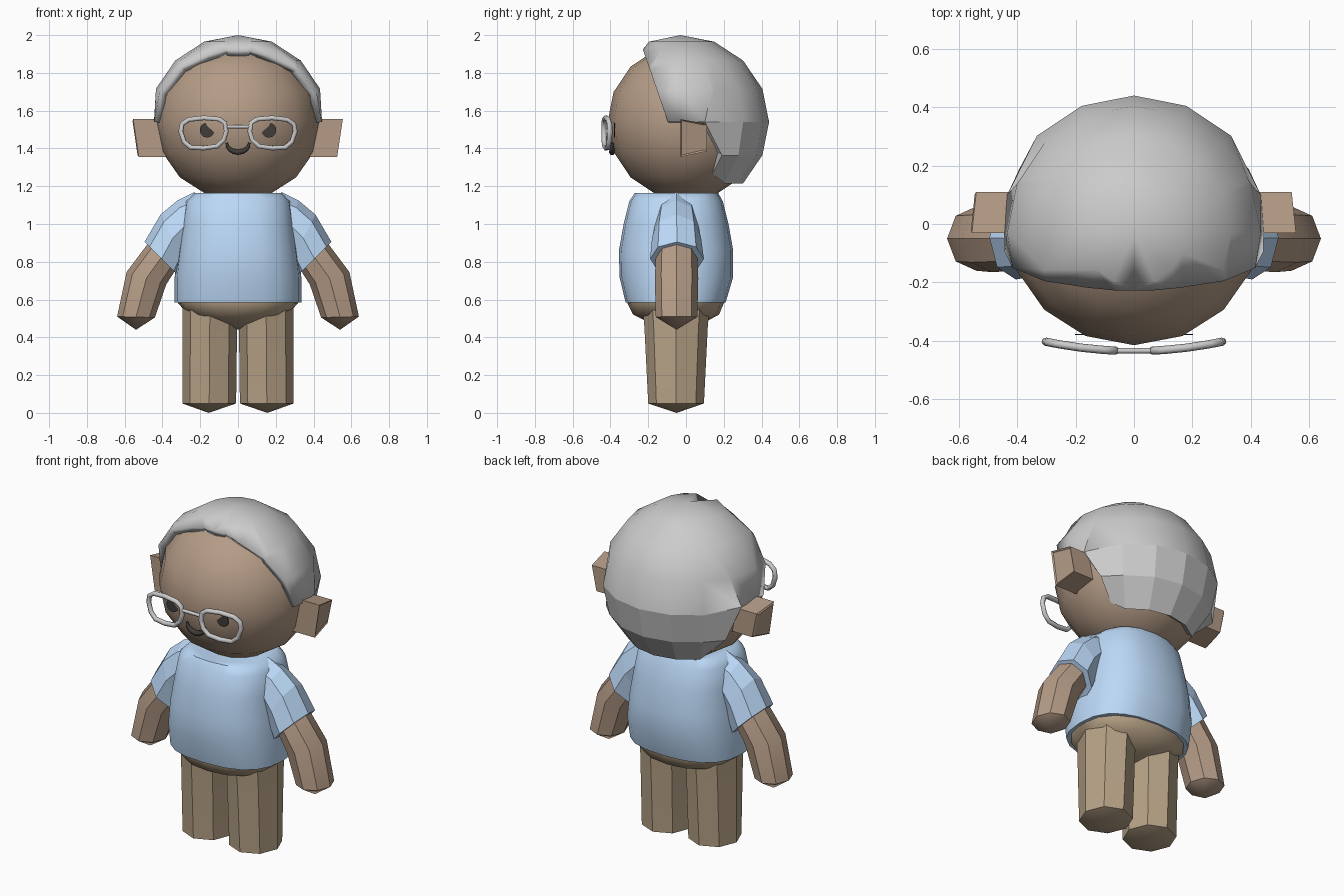
import bpy, bmesh
from math import sin, cos, pi, radians
from mathutils import Vector

if "Cube" in bpy.data.objects:
    bpy.data.objects.remove(bpy.data.objects["Cube"])


def material(name, rgb):
    m = bpy.data.materials.new(name)
    m.diffuse_color = (*rgb, 1)
    m.use_nodes = True
    m.node_tree.nodes["Principled BSDF"].inputs["Base Color"].default_value = m.diffuse_color
    return m


SKIN = material("skin", (0.46, 0.33, 0.24))
SHIRT = material("shirt_blue", (0.50, 0.69, 0.93))
TAN = material("trouser_tan", (0.47, 0.36, 0.24))
DARK = material("dark", (0.05, 0.045, 0.04))


def finish(name, bm, mat=None, angle=None):
    bmesh.ops.recalc_face_normals(bm, faces=bm.faces)
    me = bpy.data.meshes.new(name)
    bm.to_mesh(me)
    bm.free()
    ob = bpy.data.objects.new(name, me)
    bpy.context.collection.objects.link(ob)
    if mat:
        me.materials.append(mat)
    if angle:
        bpy.ops.object.select_all(action='DESELECT')
        ob.select_set(True)
        bpy.context.view_layer.objects.active = ob
        bpy.ops.object.shade_smooth_by_angle(angle=radians(angle))
    return ob


def loft(name, rings, n, mat, tip=None, side=1, power=2.0, angle=None):
    """Rings are (x_in, z_in, x_out, z_out, y_front, y_back)."""
    bm = bmesh.new()
    loops = []
    for xi, zi, xo, zo, yf, yb in rings:
        loop = []
        for k in range(n):
            a = 2 * pi * k / n
            c, s = cos(a), sin(a)
            c = abs(c) ** (2 / power) * (1 if c > 0 else -1)
            s = abs(s) ** (2 / power) * (1 if s > 0 else -1)
            loop.append(bm.verts.new((side * ((xi + xo) / 2 + c * (xo - xi) / 2),
                                      (yf + yb) / 2 + s * (yb - yf) / 2,
                                      (zi + zo) / 2 + c * (zo - zi) / 2)))
        loops.append(loop)
    for a, b in zip(loops, loops[1:]):
        for k in range(n):
            bm.faces.new((a[k], a[k - 1], b[k - 1], b[k]))
    bm.faces.new(loops[0])
    if tip:
        t = bm.verts.new((side * tip[0], tip[1], tip[2]))
        for k in range(n):
            bm.faces.new((loops[-1][k], loops[-1][k - 1], t))
    else:
        bm.faces.new(loops[-1])
    return finish(name, bm, mat, angle)


def level(z, r, yf, yb):
    return (-r, z, r, z, yf, yb)


def tube(name, pts, radius, cyclic=False, mat=None, radii=None):
    cu = bpy.data.curves.new(name, 'CURVE')
    cu.dimensions = '3D'
    cu.bevel_depth = radius
    cu.bevel_resolution = 1
    cu.use_fill_caps = True
    sp = cu.splines.new('POLY')
    sp.points.add(len(pts) - 1)
    for i, p in enumerate(pts):
        sp.points[i].co = (*p, 1)
        sp.points[i].radius = radii[i] if radii else 1
    sp.use_cyclic_u = cyclic
    sp.use_smooth = True
    ob = bpy.data.objects.new(name, cu)
    bpy.context.collection.objects.link(ob)
    if mat:
        cu.materials.append(mat)
    return ob


def ball(rx, ry, rz, xmax=1, y=0):
    bm = bmesh.new()
    bmesh.ops.create_uvsphere(bm, u_segments=16, v_segments=8, radius=1)
    for v in bm.verts:
        x = max(-xmax, min(xmax, v.co.x * rx))
        v.co = Vector((x, v.co.y * ry + y, v.co.z * rz + 1.54))
    return bm


# Head
finish("head", ball(0.435, 0.415, 0.415), SKIN, 40)

# Hair: larger ball cut along the hairline, around the ears and at the nape
bm = ball(0.47, 0.47, 0.46, 0.445, -0.03)
line_co, line_no = Vector((0, -0.195, 1.95)), Vector((0, -0.37, -0.115)).normalized()
for co, no, clear in ((line_co, line_no, True), ((0, 0.15, 1.4), (0, -1, 0), False)):
    bmesh.ops.bisect_plane(bm, geom=bm.verts[:] + bm.edges[:] + bm.faces[:],
                           plane_co=co, plane_no=no, clear_outer=clear)
gone = []
for f in bm.faces:
    c = f.calc_center_median()
    if c.z < 1.2 or (c.z < 1.54 and c.y < 0.15):
        gone.append(f)
bmesh.ops.delete(bm, geom=gone, context='FACES')
for v in bm.verts:
    if abs((v.co - line_co).dot(line_no)) < 1e-4:      # hairline hugs the brow
        v.co.z = 1.54 + (v.co.z - 1.54) * 0.90
        v.co.y -= 0.028
    elif abs(v.co.y - 0.15) < 0.005 and v.co.z < 1.55:  # edge behind the ears
        if v.co.z > 1.5:
            v.co.y = 0.10
        elif v.co.z > 1.3:
            v.co.y = 0.19
        else:
            v.co.y, v.co.z = 0.14, 1.265
            v.co.x *= 1.03
# Turn the open edge inwards to give the hair thickness, with an inner skin
hair = finish("hair", bm, None, 50)
for p in hair.data.polygons:            # faceted lower bands
    if p.center.z < 1.53:
        p.use_smooth = False
mod = hair.modifiers.new("thickness", 'SOLIDIFY')
mod.thickness = 0.04
mod.offset = -1
mod.edge_crease_rim = 1

# Shirt body
loft("shirt", [level(1.165, 0.235, -0.27, 0.17), level(1.12, 0.28, -0.30, 0.195),
               level(1.0, 0.298, -0.33, 0.225), level(0.86, 0.318, -0.355, 0.25),
               level(0.72, 0.335, -0.352, 0.25), level(0.585, 0.335, -0.32, 0.21)],
     20, SHIRT, power=2.5, angle=50)

# Hips
loft("hips", [level(0.62, 0.32, -0.31, 0.20), level(0.58, 0.318, -0.31, 0.20),
              level(0.52, 0.26, -0.28, 0.175), level(0.475, 0.135, -0.19, 0.09)],
     16, TAN, tip=(0, -0.05, 0.44), power=2.3, angle=40)

for side, label in ((1, "left"), (-1, "right")):
    # Leg with shallow domed sole
    loft(label + "_leg", [(0.0, 0.57, 0.295, 0.57, -0.23, 0.125),
                          (0.005, 0.45, 0.295, 0.45, -0.22, 0.115),
                          (0.01, 0.05, 0.295, 0.05, -0.2, 0.095)],
         8, TAN, tip=(0.155, -0.05, 0.0), side=side, angle=32)
    # Sleeve
    loft(label + "_sleeve", [(0.18, 0.88, 0.23, 1.17, -0.16, 0.06),
                             (0.24, 0.86, 0.32, 1.125, -0.165, 0.065),
                             (0.28, 0.80, 0.41, 1.05, -0.18, 0.08),
                             (0.315, 0.725, 0.495, 0.905, -0.19, 0.095)],
         8, SHIRT, side=side)
    # Arm with domed hand end
    loft(label + "_arm", [(0.29, 0.87, 0.41, 1.01, -0.15, 0.05),
                          (0.335, 0.75, 0.485, 0.885, -0.16, 0.06),
                          (0.38, 0.68, 0.59, 0.745, -0.165, 0.065),
                          (0.44, 0.505, 0.64, 0.51, -0.16, 0.06)],
         8, SKIN, tip=(0.54, -0.05, 0.44), side=side, angle=36)

    # Ear: tapered block with a slightly sunken outer face
    bm = bmesh.new()
    bmesh.ops.create_cube(bm, size=2)
    for v in bm.verts:
        out, back, up = v.co.x > 0, v.co.y > 0, v.co.z > 0
        z = (1.53 if up else 1.385) if back else (1.555 if up else 1.355)
        x = (0.555 if up else 0.525) - (0.015 if back else 0) if out else 0.37
        v.co = (side * x, 0.11 if back else -0.03, z)
    bmesh.ops.recalc_face_normals(bm, faces=bm.faces)
    face = max(bm.faces, key=lambda f: side * f.calc_center_median().x)
    bmesh.ops.inset_region(bm, faces=[face], thickness=0.012, depth=-0.006)
    finish(label + "_ear", bm, SKIN)

    # Eye: thin disc partly sunk into the head
    bm = bmesh.new()
    bmesh.ops.create_cone(bm, cap_ends=True, segments=14, radius1=0.04,
                          radius2=0.04, depth=0.004)
    for v in bm.verts:
        v.co = (side * 0.163 + v.co.x, -0.378 + v.co.z, 1.497 + v.co.y)
    finish(label + "_eye", bm, DARK)

    # Spectacle rim
    rim = [(0.07, 1.535), (0.10, 1.555), (0.18, 1.562), (0.26, 1.553),
           (0.295, 1.53), (0.303, 1.49), (0.285, 1.435), (0.25, 1.405),
           (0.18, 1.402), (0.11, 1.412), (0.075, 1.445), (0.062, 1.49)]
    tube(label + "_spectacle_rim",
         [(side * x, -0.435 + 0.35 * x * x, z) for x, z in rim], 0.014, True)

# Spectacle bridge
tube("spectacle_bridge", [(-0.06, -0.434, 1.515), (0.06, -0.434, 1.515)], 0.01)

# Crescent under the nose
arc = [radians(180 + 180 * i / 8) for i in range(9)]
tube("nose_crescent", [(0.06 * cos(a), -0.392, 1.43 + 0.05 * sin(a)) for a in arc],
     0.016, mat=DARK, radii=[0.4 + 0.6 * abs(sin(a)) for a in arc])
